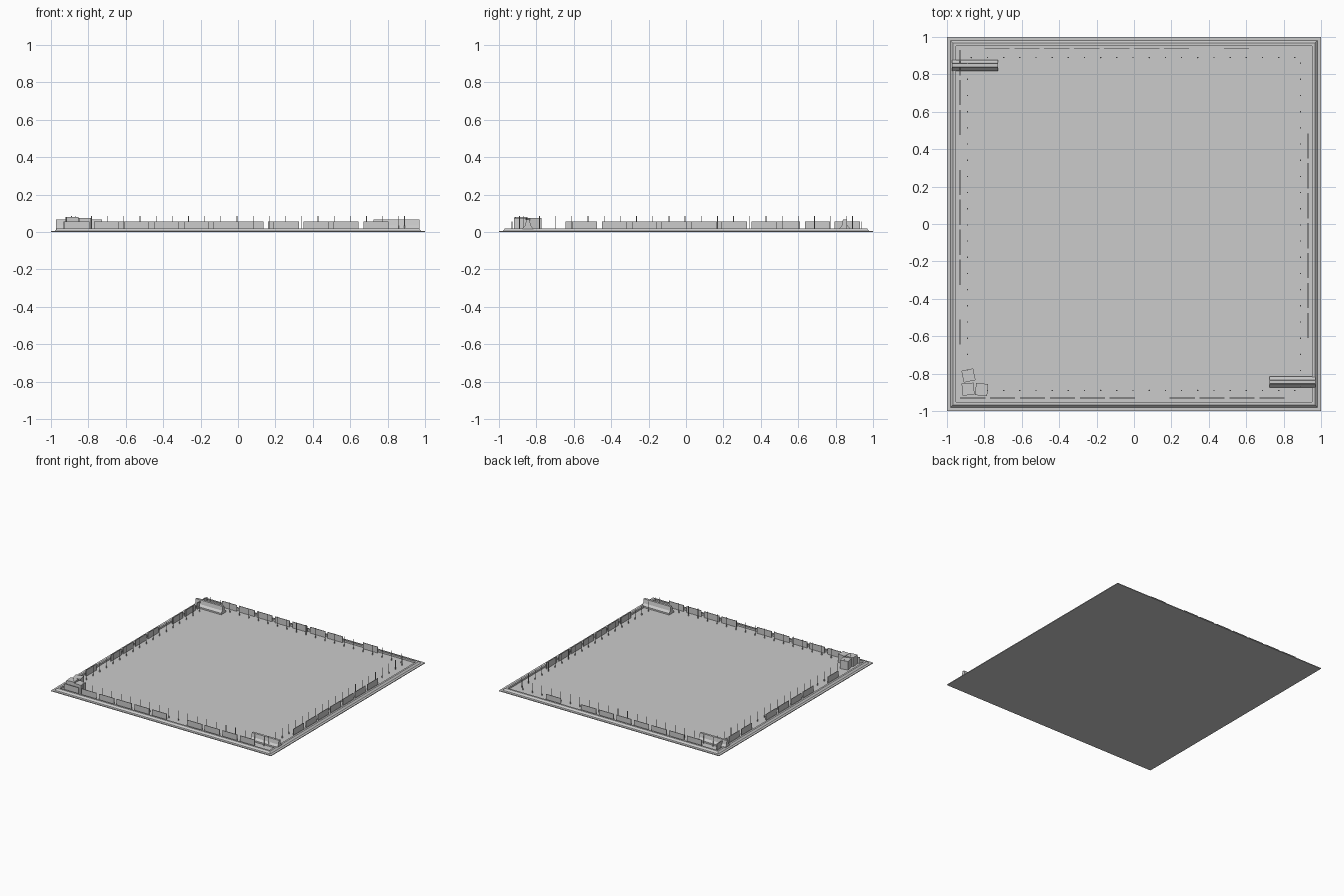
import bpy, bmesh, math
from mathutils import Matrix

if "Cube" in bpy.data.objects:
    bpy.data.objects.remove(bpy.data.objects["Cube"])

G = 0.006  # ground level


def make(name, bm):
    bmesh.ops.recalc_face_normals(bm, faces=bm.faces)
    me = bpy.data.meshes.new(name)
    bm.to_mesh(me)
    bm.free()
    ob = bpy.data.objects.new(name, me)
    bpy.context.collection.objects.link(ob)
    return ob


def box(bm, c, s, rot=0):
    m = Matrix.Translation(c) @ Matrix.Rotation(rot, 4, 'Z') @ Matrix.Diagonal((*s, 1))
    bmesh.ops.create_cube(bm, size=1, matrix=m)


def post(bm, x, y, r, z0, z1):
    bmesh.ops.create_cone(bm, cap_ends=True, segments=6, radius1=r, radius2=r, depth=z1 - z0,
                          matrix=Matrix.Translation((x, y, (z0 + z1) / 2)))


# ground slab
bm = bmesh.new()
box(bm, (0, 0, G / 2), (2, 2, G))
make("ground_slab", bm)

# perimeter curb: sloped profile swept round a square
bm = bmesh.new()
rings = []
for h, z in ((0.98, G), (0.967, 0.02), (0.952, 0.02), (0.952, G)):
    rings.append([bm.verts.new((sx * h, sy * h, z)) for sx, sy in ((-1, -1), (1, -1), (1, 1), (-1, 1))])
for i in range(4):
    a, b = rings[i], rings[(i + 1) % 4]
    for j in range(4):
        k = (j + 1) % 4
        bm.faces.new((a[j], a[k], b[k], b[j]))
make("perimeter_curb", bm)

# fence panels: side -> (axis, fixed position, first start, count, missing slots)
L, PITCH = 0.135, 0.16
sides = {
    "front": ('x', -0.93, -0.93, 11, {6}),
    "back": ('x', 0.937, -0.80, 9, {7}),
    "left": ('y', -0.93, -0.645, 10, {1, 6}),
    "right": ('y', 0.93, -0.61, 7, set()),
}
for side, (axis, fixed, start, n, missing) in sides.items():
    bm = bmesh.new()
    for i in range(n):
        if i in missing:
            continue
        c = start + i * PITCH + L / 2
        zc, hz = (G + 0.056) / 2, 0.056 - G
        if axis == 'x':
            box(bm, (c, fixed, zc), (L, 0.005, hz))
        else:
            box(bm, (fixed, c, zc), (0.005, L, hz))
    make(side + "_fence_panels", bm)

# thin stakes just inside the fence, with a thicker foot
for side, (axis, fixed, *_) in sides.items():
    bm = bmesh.new()
    f = math.copysign(0.89, fixed)
    for i in range(21):
        t = -0.87 + i * 0.0865
        x, y = (t, f) if axis == 'x' else (f, t)
        post(bm, x, y, 0.002, G, 0.086)
        post(bm, x, y, 0.004, G, 0.018)
    make(side + "_stakes", bm)

# road barriers with a flared foot
half = [(0.030, G), (0.030, 0.018), (0.015, 0.034), (0.009, 0.066)]
prof = half + [(-y, z) for y, z in reversed(half)]
for name, x0, x1, yc in (("left_barrier", -0.972, -0.726, 0.848), ("right_barrier", 0.724, 0.970, -0.845)):
    bm = bmesh.new()
    ends = [[bm.verts.new((x, yc + y, z)) for y, z in prof] for x in (x0, x1)]
    bm.faces.new(ends[0])
    bm.faces.new(ends[1])
    for i in range(len(prof)):
        k = (i + 1) % len(prof)
        bm.faces.new((ends[0][i], ends[0][k], ends[1][k], ends[1][i]))
    make(name, bm)

# crates in the corner
for i, (x, y, a, top) in enumerate(((-0.885, -0.81, 12, 0.076), (-0.887, -0.883, 5, 0.08), (-0.815, -0.885, -4, 0.074))):
    bm = bmesh.new()
    box(bm, (x, y, (G + top) / 2), (0.064, 0.064, top - G), math.radians(a))
    make("crate_%d" % (i + 1), bm)
